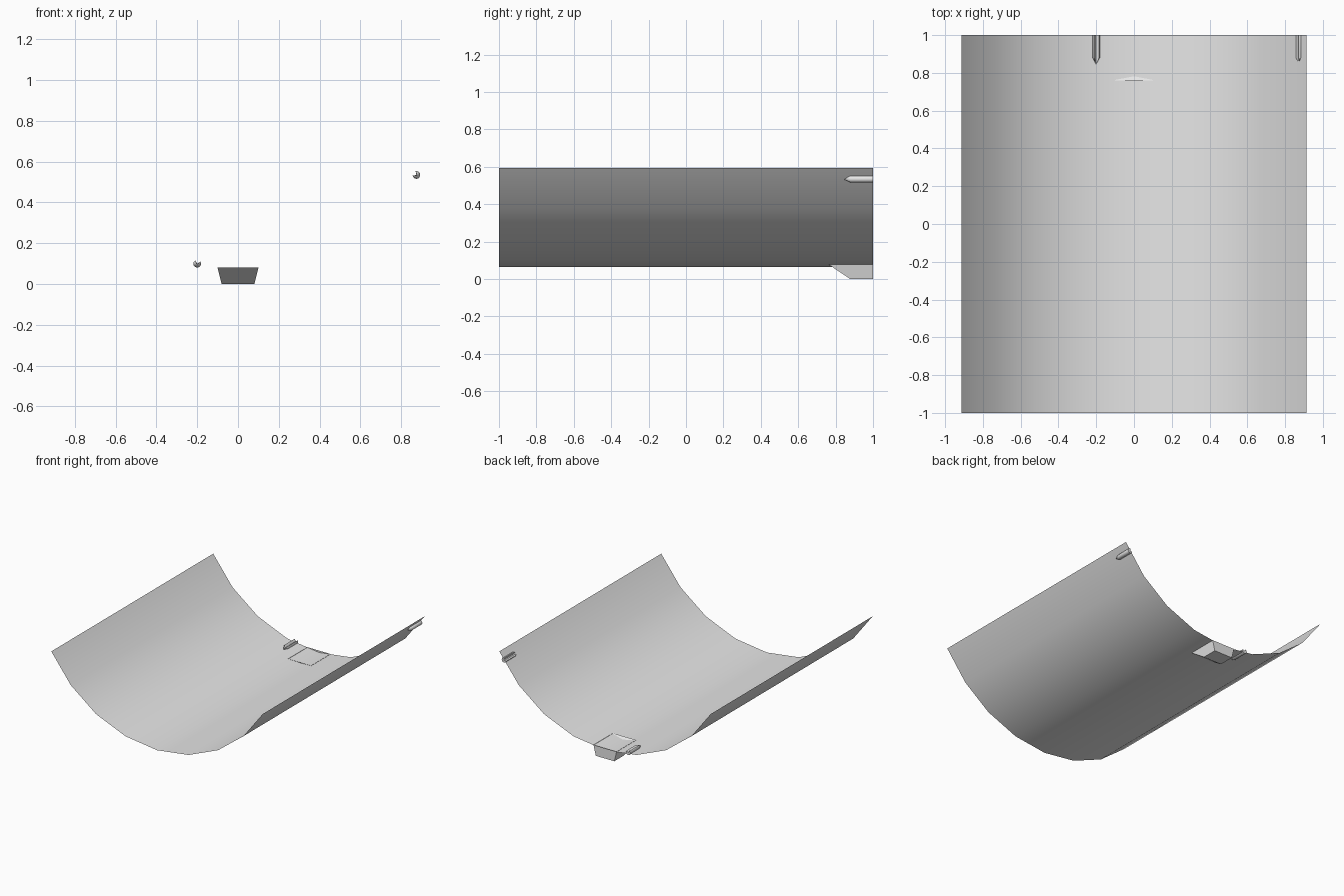
import bpy, bmesh, math
from mathutils import Vector

if "Cube" in bpy.data.objects:
    bpy.data.objects.remove(bpy.data.objects["Cube"])

grey = bpy.data.materials.new("plain_grey")
grey.diffuse_color = (0.8, 0.8, 0.8, 1)
grey.use_nodes = True
grey.node_tree.nodes["Principled BSDF"].inputs["Base Color"].default_value = grey.diffuse_color

R = 1.056            # radius of the curved sheet
AXIS_Z = 0.065 + R   # height of its axis


def finish(bm, name, smooth=True, recalc=True):
    if recalc:
        bmesh.ops.recalc_face_normals(bm, faces=bm.faces)
    mesh = bpy.data.meshes.new(name)
    bm.to_mesh(mesh)
    bm.free()
    mesh.materials.append(grey)
    obj = bpy.data.objects.new(name, mesh)
    bpy.context.collection.objects.link(obj)
    if smooth:
        bpy.ops.object.select_all(action='DESELECT')
        obj.select_set(True)
        bpy.context.view_layer.objects.active = obj
        bpy.ops.object.shade_smooth_by_angle(angle=math.radians(30))
    return obj


# Curved sheet: eight 15 degree strips, zero thickness, normals upward
bm = bmesh.new()
rows = []
for i in range(9):
    a = math.radians(-60 + 15 * i)
    x, z = R * math.sin(a), AXIS_Z - R * math.cos(a)
    rows.append([bm.verts.new((x, y, z)) for y in (-1, 1)])
for (a0, a1), (b0, b1) in zip(rows, rows[1:]):
    bm.faces.new((a0, b0, b1, a1))
finish(bm, "curved_sheet", recalc=False)

# Open-topped tapered tray under the back edge
bm = bmesh.new()
rim = [bm.verts.new(p) for p in
       ((-0.1, 0.76, 0.08), (0.1, 0.76, 0.08), (0.1, 1, 0.08), (-0.1, 1, 0.08))]
base = [bm.verts.new(p) for p in
        ((-0.08, 0.878, 0), (0.08, 0.878, 0), (0.08, 1, 0), (-0.08, 1, 0))]
bm.faces.new(base[::-1])
for i in range(4):
    j = (i + 1) % 4
    bm.faces.new((base[i], base[j], rim[j], rim[i]))
finish(bm, "tray", smooth=False, recalc=False)


# Grooved pegs with pointed fronts, groove facing the sheet's axis
def peg(name, x, z, radius=0.019):
    inward = math.atan2(AXIS_Z - z, -x)
    bm = bmesh.new()
    profile = [(radius * math.cos(inward + math.radians(45 + 27 * i)),
                radius * math.sin(inward + math.radians(45 + 27 * i)))
               for i in range(11)]
    profile.append((0, 0))
    rings = [[bm.verts.new((x + px, y, z + pz)) for px, pz in profile]
             for y in (0.88, 1)]
    tip = bm.verts.new((x - 0.004 * math.cos(inward), 0.845,
                        z - 0.004 * math.sin(inward)))
    n = len(profile)
    for i in range(n):
        j = (i + 1) % n
        bm.faces.new((rings[0][i], rings[0][j], rings[1][j], rings[1][i]))
        bm.faces.new((tip, rings[0][j], rings[0][i]))
    bm.faces.new(rings[1])
    finish(bm, name)


peg("centre_peg", -0.2, 0.1)
peg("side_peg", 0.875, 0.535)
